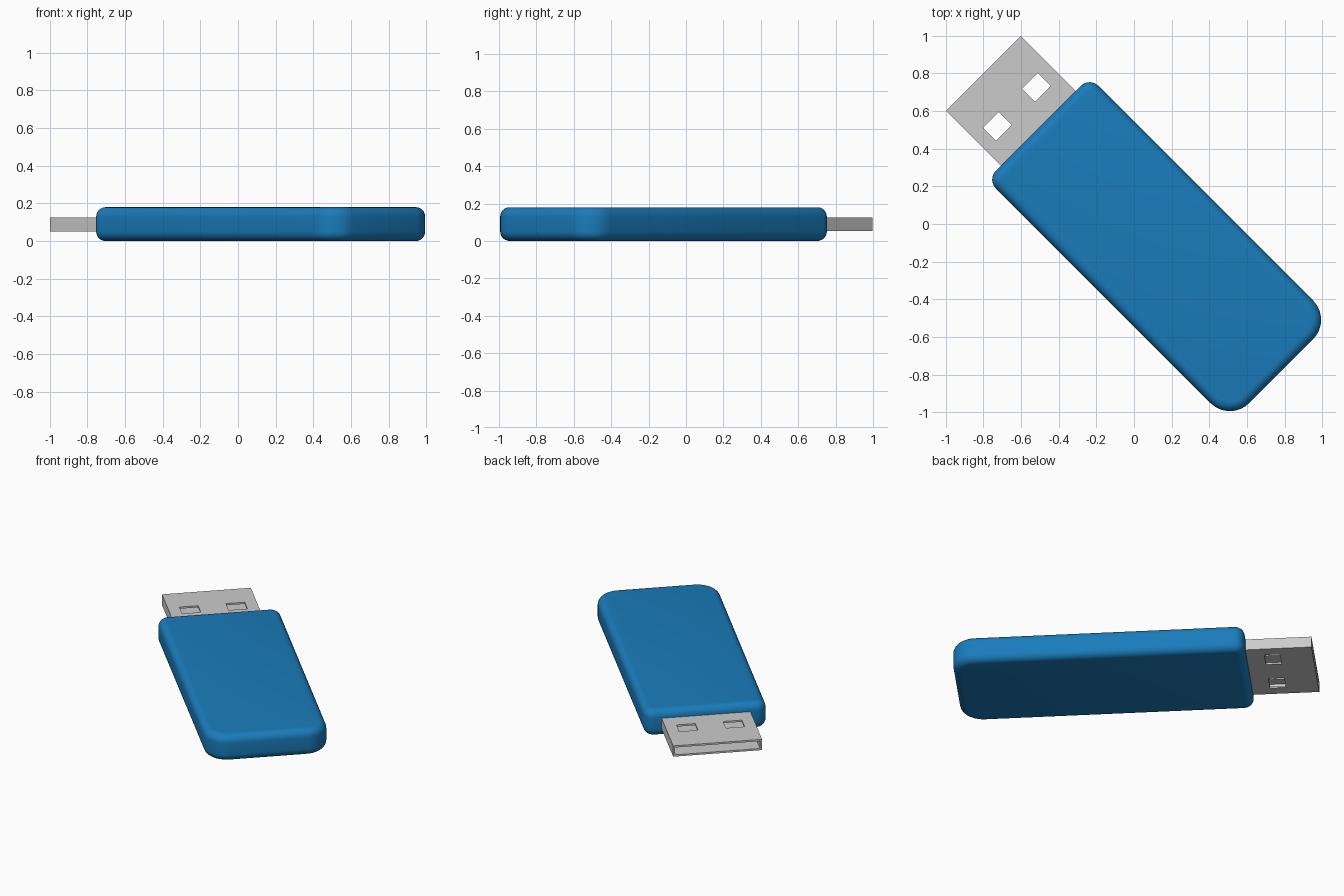
import bpy, bmesh, math

if "Cube" in bpy.data.objects:
    bpy.data.objects.remove(bpy.data.objects["Cube"])

ANGLE = math.radians(45)   # parts are modelled along local y, then turned


def finish(bm, name):
    bmesh.ops.recalc_face_normals(bm, faces=bm.faces)
    mesh = bpy.data.meshes.new(name)
    bm.to_mesh(mesh)
    bm.free()
    ob = bpy.data.objects.new(name, mesh)
    bpy.context.collection.objects.link(ob)
    ob.rotation_euler.z = ANGLE
    return ob


def arc(cx, cy, r, start, steps=8):
    return [(cx + r * math.cos(start + i * math.pi / 2 / steps),
             cy + r * math.sin(start + i * math.pi / 2 / steps))
            for i in range(steps + 1)]


# Casing: rounded outline, large corners at the tail, small at the plug end
W, Y0, Y1, H = 0.385, -1.105, 0.718, 0.18
R_TAIL, R_PLUG = 0.145, 0.065
outline = (arc(W - R_PLUG, Y1 - R_PLUG, R_PLUG, 0)
           + arc(-W + R_PLUG, Y1 - R_PLUG, R_PLUG, math.pi / 2)
           + arc(-W + R_TAIL, Y0 + R_TAIL, R_TAIL, math.pi)
           + arc(W - R_TAIL, Y0 + R_TAIL, R_TAIL, math.pi * 1.5))
bm = bmesh.new()
base = bm.faces.new([bm.verts.new((x, y, 0)) for x, y in outline])
top = bmesh.ops.extrude_face_region(bm, geom=[base], use_keep_orig=True)
bmesh.ops.translate(bm, vec=(0, 0, H),
                    verts=[g for g in top["geom"] if isinstance(g, bmesh.types.BMVert)])
bmesh.ops.recalc_face_normals(bm, faces=bm.faces)
rims = [e for e in bm.edges if abs(e.verts[0].co.z - e.verts[1].co.z) < 1e-5]
bmesh.ops.bevel(bm, geom=rims, offset=0.05, offset_type='OFFSET', segments=6,
                profile=0.5, affect='EDGES', clamp_overlap=True)
casing = finish(bm, "casing")
blue = bpy.data.materials.new("casing_blue")
blue.diffuse_color = (0.01, 0.2, 0.5, 1)
blue.use_nodes = True
blue.node_tree.nodes["Principled BSDF"].inputs["Base Color"].default_value = blue.diffuse_color
casing.data.materials.append(blue)

# Plug: thin hollow rectangular sleeve with two windows in each broad side
xs = [-0.28, -0.206, -0.088, 0.088, 0.206, 0.28]
ys = [0.70, 0.83, 0.928, 1.13]
Z0, Z1 = 0.052, 0.126
ring = [(x, Z0) for x in xs] + [(x, Z1) for x in reversed(xs)]
bm = bmesh.new()
rows = [[bm.verts.new((x, y, z)) for x, z in ring] for y in ys]
n = len(ring)
for j in range(len(ys) - 1):
    for i in range(n):
        if j == 1 and i in (1, 3, 7, 9):     # windows
            continue
        k = (i + 1) % n
        bm.faces.new((rows[j][i], rows[j][k], rows[j + 1][k], rows[j + 1][i]))
plug = finish(bm, "plug_sleeve")
wall = plug.modifiers.new("wall", 'SOLIDIFY')
wall.thickness = 0.012
wall.offset = -1
wall.use_even_offset = True

# Smooth casing, crisp sleeve
bpy.ops.object.select_all(action='DESELECT')
casing.select_set(True)
bpy.context.view_layer.objects.active = casing
bpy.ops.object.shade_smooth_by_angle(angle=math.radians(35))
